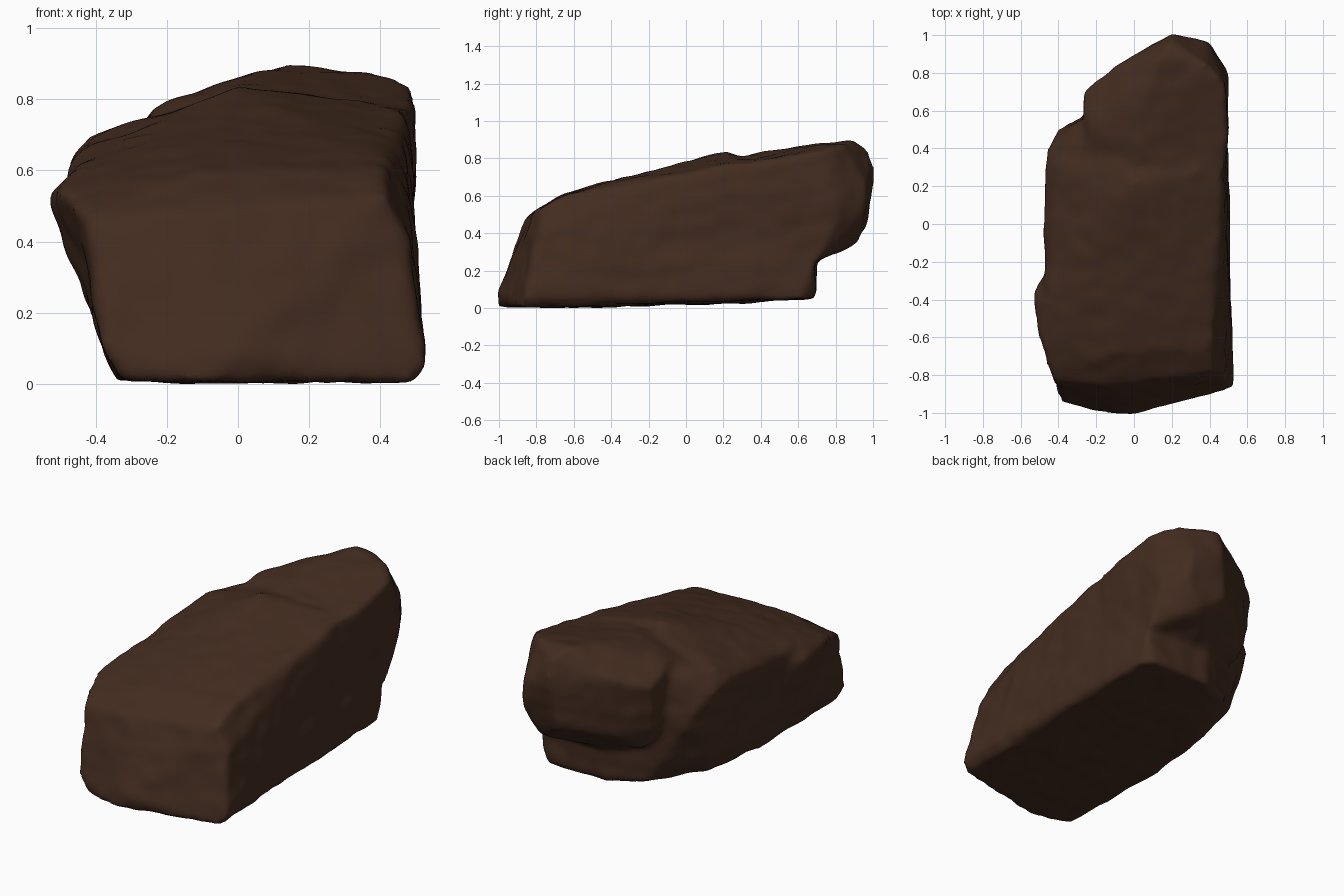
import bpy, bmesh
from mathutils import Vector, noise

default = bpy.data.objects.get("Cube")
if default:
    bpy.data.objects.remove(default, do_unlink=True)

# Corner points of the main slab, front to back
SLAB = [
    (-.33, -.95, .01), (-.1, -1.01, .01), (-.02, -1.01, .09), (.49, -.88, .01), (.53, -.86, .06),
    (-.38, -.95, .1), (-.43, -.83, .48), (-.1, -.86, .49), (.42, -.78, .54), (.48, -.78, .4),
    (-.47, -.65, .55), (-.1, -.68, .61), (.41, -.66, .61),
    (-.475, -.35, .56), (-.42, -.4, .24), (-.34, -.2, .02), (-.43, -.3, .63), (.4, -.3, .69),
    (.51, -.1, .07), (.47, -.1, .03), (.47, -.2, .65),
    (-.475, .2, .64), (-.42, .3, .7), (-.25, .3, .76), (0, .22, .845), (.1, .2, .825), (.47, .3, .785),
    (-.46, .4, .6), (-.4, .5, .5), (-.26, .57, .5), (-.26, .55, .73), (-.4, .35, .2),
    (-.3, .2, .03), (-.15, .6, .07), (.05, .69, .06), (.42, .69, .06), (.48, .62, .06),
    (.48, .69, .25), (.05, .7, .25), (.45, .65, .7),
]
# Corner points of the bulge low on the left of the front
LEFT_BULGE = [
    (-.53, -.46, .53), (-.53, -.36, .53), (-.485, -.27, .54), (-.495, -.65, .55),
    (-.43, -.83, .46), (-.43, -.4, .24), (-.46, -.42, .6), (-.45, -.28, .35), (-.3, -.6, .4),
]
# Corner points of the raised, overhanging back block
BACK_BLOCK = [
    (-.26, .35, .74), (-.26, .38, .5), (-.27, .7, .7), (-.26, .67, .45), (-.25, .5, .785),
    (-.1, .84, .75), (-.1, .8, .4), (.02, .6, .875), (0, .3, .82), (.2, .3, .81), (.15, .9, .905),
    (.2, .98, .85), (.2, 1.01, .72), (.39, .97, .66), (.4, .95, .5), (.15, .97, .45), (.3, .92, .35),
    (.05, .7, .26), (.48, .7, .26), (.39, .84, .88), (.48, .73, .85), (.5, .79, .6), (.49, .79, .45),
    (.5, .5, .81), (.48, .3, .78), (.48, .3, .4), (-.2, .65, .3),
]


def add_hull(bm, points):
    """Add a closed convex chunk around the points."""
    chunk = bmesh.new()
    for p in points:
        chunk.verts.new(p)
    result = bmesh.ops.convex_hull(chunk, input=chunk.verts)
    loose = {g for g in result["geom_interior"] + result["geom_unused"]
             if isinstance(g, bmesh.types.BMVert)}
    bmesh.ops.delete(chunk, geom=list(loose), context="VERTS")
    bmesh.ops.recalc_face_normals(chunk, faces=chunk.faces)
    part = bpy.data.meshes.new("chunk")
    chunk.to_mesh(part)
    chunk.free()
    bm.from_mesh(part)
    bpy.data.meshes.remove(part)


# Rock: all chunks fused and worn smooth
bm = bmesh.new()
for points in (SLAB, LEFT_BULGE, BACK_BLOCK):
    add_hull(bm, points)
mesh = bpy.data.meshes.new("rock")
bm.to_mesh(mesh)
bm.free()
rock = bpy.data.objects.new("rock", mesh)
bpy.context.collection.objects.link(rock)

fuse = rock.modifiers.new("fuse", "REMESH")
fuse.mode = "VOXEL"
fuse.voxel_size = 0.02
wear = rock.modifiers.new("wear", "SMOOTH")
wear.factor = 0.5
wear.iterations = 7
graph = bpy.context.evaluated_depsgraph_get()
worn = bpy.data.meshes.new_from_object(rock.evaluated_get(graph))
rock.modifiers.clear()
rock.data = worn
bpy.data.meshes.remove(mesh)
worn.name = "rock"

# Weathering: broad dents, small pits and faint layered ledges
bm = bmesh.new()
bm.from_mesh(worn)
bm.normal_update()
moves = []
for v in bm.verts:
    p = v.co
    dents = noise.noise(p * 4) * 0.009
    pits = noise.noise(p * 10) * 0.007
    layers = noise.noise(Vector((p.x * 3, p.y * 3, (p.z - p.y * 0.2) * 16))) * 0.003
    moves.append(v.normal * (dents + pits + layers))
for v, move in zip(bm.verts, moves):
    v.co += move

# Rest the rock on the ground
drop = min(v.co.z for v in bm.verts)
bmesh.ops.translate(bm, verts=bm.verts, vec=(0, 0, -drop))
for f in bm.faces:
    f.smooth = True
bm.to_mesh(worn)
bm.free()

# Dark brown stone
stone = bpy.data.materials.new("dark_brown_stone")
stone.use_nodes = True
colour = (.056, .025, .014, 1)
stone.diffuse_color = colour
stone.node_tree.nodes["Principled BSDF"].inputs["Base Color"].default_value = colour
worn.materials.clear()
worn.materials.append(stone)
